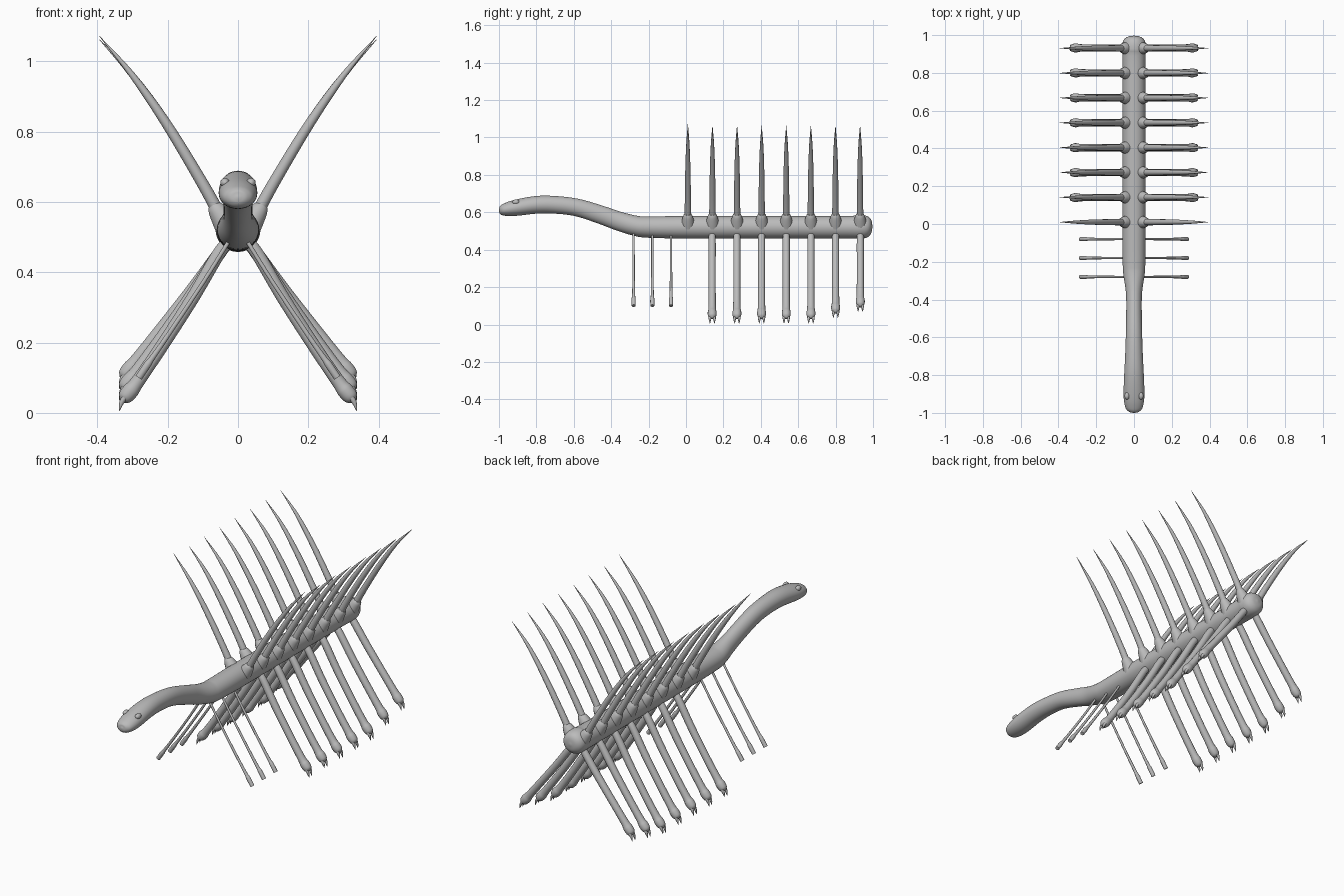
import bpy, bmesh, math
from mathutils import Vector

if "Cube" in bpy.data.objects:
    bpy.data.objects.remove(bpy.data.objects["Cube"], do_unlink=True)

skin = bpy.data.materials.new("grey skin")
skin.use_nodes = True
GREY = (0.5, 0.5, 0.5, 1)
skin.diffuse_color = GREY
skin.node_tree.nodes["Principled BSDF"].inputs["Base Color"].default_value = GREY


def smooth_path(keys, steps):
    """Catmull-Rom samples through tuples of any length."""
    pts = [Vector(k) for k in keys]
    pts = [pts[0] * 2 - pts[1]] + pts + [pts[-1] * 2 - pts[-2]]
    out = []
    for a, b, c, d in zip(pts, pts[1:], pts[2:], pts[3:]):
        for s in range(steps):
            t = s / steps
            out.append(b + (c - a) * t / 2 + (a * 2 - b * 5 + c * 4 - d) * t * t / 2
                       + (b * 3 - a - c * 3 + d) * t ** 3 / 2)
    return out + [pts[-2]]


def finish(name, bm):
    bmesh.ops.recalc_face_normals(bm, faces=bm.faces)
    mesh = bpy.data.meshes.new(name)
    bm.to_mesh(mesh)
    bm.free()
    mesh.materials.append(skin)
    obj = bpy.data.objects.new(name, mesh)
    bpy.context.collection.objects.link(obj)
    bpy.ops.object.select_all(action='DESELECT')
    obj.select_set(True)
    bpy.context.view_layer.objects.active = obj
    bpy.ops.object.shade_smooth_by_angle(angle=math.radians(50))
    return obj


def tube(name, keys, side, place, sides=12, steps=4):
    """Loft rings along a planar path; keys are (u, v, side radius, up radius)."""
    rows = smooth_path(keys, steps)
    centres = [place(r[0], r[1]) for r in rows]
    bm = bmesh.new()
    rings = []
    for i, (c, r) in enumerate(zip(centres, rows)):
        along = centres[min(i + 1, len(rows) - 1)] - centres[max(i - 1, 0)]
        up = side.cross(along).normalized()
        ring = []
        for k in range(sides):
            a = math.tau * k / sides
            ring.append(bm.verts.new(c + side * math.cos(a) * max(r[2], 0.0005)
                                     + up * math.sin(a) * max(r[3], 0.0005)))
        rings.append(ring)
    for lo, hi in zip(rings, rings[1:]):
        for k in range(sides):
            n = (k + 1) % sides
            bm.faces.new((lo[k], lo[n], hi[n], hi[k]))
    bm.faces.new(rings[0])
    bm.faces.new(rings[-1])
    return finish(name, bm)


def limb(name, keys, y, sgn, sides=12, steps=4):
    """Round tube in a cross-section plane, on the left (1) or right (-1)."""
    return tube(name, [(x, z, r, r) for x, z, r in keys], Vector((0, 1, 0)),
                lambda x, z: Vector((sgn * x, y, z)), sides, steps)


# Long body with raised neck, blunt head and rounded tail
body = [(-1, .612, .004, .004), (-.993, .612, .028, .022), (-.97, .614, .046, .033),
        (-.91, .624, .055, .043), (-.8, .64, .052, .047), (-.7, .64, .047, .047),
        (-.58, .625, .043, .047), (-.45, .585, .041, .049), (-.36, .553, .043, .051),
        (-.27, .528, .056, .054), (-.2, .521, .06, .057), (0, .52, .061, .06),
        (.4, .52, .061, .06), (.85, .52, .061, .06), (.93, .522, .064, .064),
        (.97, .523, .057, .056), (.99, .523, .036, .036), (.997, .523, .004, .004)]
tube("body", body, Vector((1, 0, 0)), lambda y, z: Vector((0, y, z)), 32, 5)

for sgn, label in ((1, "left"), (-1, "right")):
    # Eye
    bm = bmesh.new()
    bmesh.ops.create_uvsphere(bm, u_segments=16, v_segments=10, radius=0.015)
    bmesh.ops.scale(bm, vec=(.9, 1.3, .9), verts=bm.verts)
    bmesh.ops.translate(bm, vec=(sgn * .037, -.91, .655), verts=bm.verts)
    finish(f"{label}_eye", bm)

    # Eight back spines, each in a flared socket
    for i in range(8):
        y = .01 + .1315 * i
        tip = 1.073 if i == 0 else 1.063
        limb(f"{label}_socket_{i + 1}",
             [(.025, .525, .04), (.045, .555, .033), (.062, .58, .025), (.07, .592, .017)],
             y, sgn, 14)
        limb(f"{label}_spine_{i + 1}",
             [(.05, .56, .018), (.105, .66, .0165), (.205, .825, .014),
              (.3, .96, .009), (.395, tip, .0005)], y, sgn)

    # Seven walking legs, the rear two lifted, each with a pair of claws
    for i in range(7):
        y = .14 + .132 * i
        lift = (0, 0, 0, 0, 0, .03, .063)[i]
        limb(f"{label}_leg_{i + 1}",
             [(.025, .49, .008), (.032, .483, .017), (.06, .445, .019),
              (.13, .325 + lift * .4, .019), (.22, .185 + lift * .8, .019),
              (.285, .09 + lift, .02), (.305, .064 + lift, .024),
              (.322, .044 + lift, .021), (.331, .034 + lift, .008)], y, sgn, 14)
        for off in (-.012, .012):
            limb(f"{label}_claw_{i + 1}",
                 [(.318, .05 + lift, .009), (.331, .03 + lift, .007),
                  (.338, .005 + lift, .0008)], y + off, sgn, 8, 3)

    # Three slender front feelers with blunt ends
    for i in range(3):
        limb(f"{label}_feeler_{i + 1}",
             [(.025, .49, .006), (.1, .37, .006), (.2, .22, .007),
              (.245, .155, .0085), (.258, .137, .011), (.283, .1, .011)],
             -.28 + .1 * i, sgn, 10)
